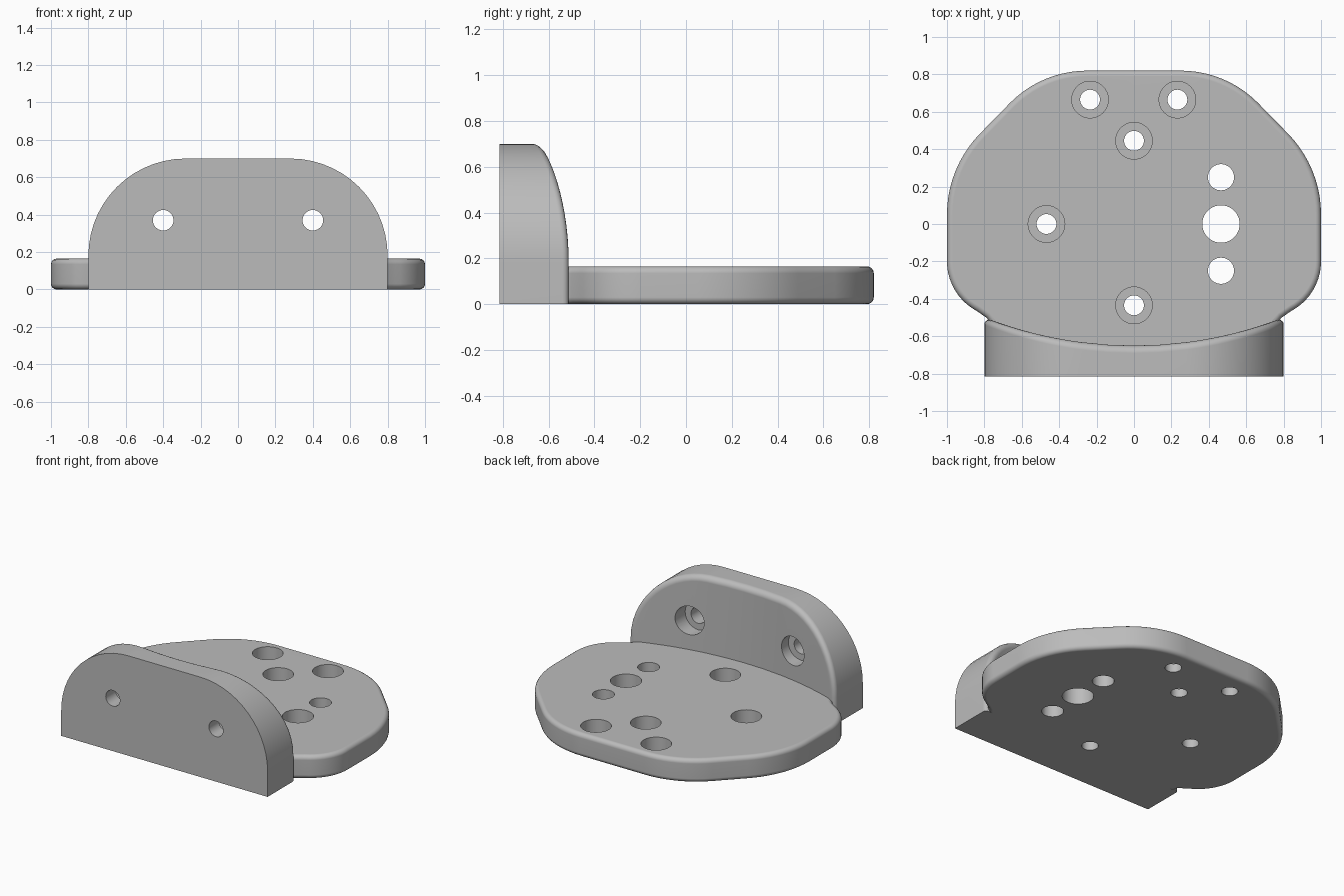
import bpy, bmesh, math
from mathutils import Matrix, Vector

if "Cube" in bpy.data.objects:
    bpy.data.objects.remove(bpy.data.objects["Cube"])


def new_object(name, bm):
    bmesh.ops.recalc_face_normals(bm, faces=bm.faces)
    mesh = bpy.data.meshes.new(name)
    bm.to_mesh(mesh)
    bm.free()
    obj = bpy.data.objects.new(name, mesh)
    bpy.context.collection.objects.link(obj)
    return obj


def arc(cx, cy, r, a0, a1, n):
    angles = [math.radians(a0 + (a1 - a0) * i / n) for i in range(n + 1)]
    return [(cx + r * math.cos(a), cy + r * math.sin(a)) for a in angles]


def apply_boolean(target, tool, operation):
    mod = target.modifiers.new("cut", 'BOOLEAN')
    mod.object, mod.operation, mod.solver = tool, operation, 'EXACT'
    bpy.context.view_layer.objects.active = target
    bpy.ops.object.modifier_apply(modifier=mod.name)
    bpy.data.objects.remove(tool)


# Base plate: mirrored outline, extruded, with rounded rims
def base_plate():
    half = arc(0.25, 0.24, 0.58, 90, 45, 10)
    half += arc(0.38, 0.05, 0.62, 45, 0, 10)
    half += arc(0.70, -0.20, 0.30, 0, -62, 10)
    half += [(0.79, -0.50), (0.74, -0.56), (0.74, -0.72)]
    outline = half + [(-x, y) for x, y in reversed(half)]
    bm = bmesh.new()
    face = bm.faces.new([bm.verts.new((x, y, 0)) for x, y in outline])
    ext = bmesh.ops.extrude_face_region(bm, geom=[face])
    top = [v for v in ext["geom"] if isinstance(v, bmesh.types.BMVert)]
    bmesh.ops.translate(bm, vec=(0, 0, 0.165), verts=top)
    bmesh.ops.recalc_face_normals(bm, faces=bm.faces)
    rims = [e for e in bm.edges if abs(e.verts[0].co.z - e.verts[1].co.z) < 1e-6]
    bmesh.ops.bevel(bm, geom=rims, offset=0.03, offset_type='OFFSET',
                    segments=4, profile=0.5, affect='EDGES', clamp_overlap=False)
    return new_object("bracket", bm)


# Upright wall: rounded-top profile, flat front, concave rear with a soft edge
def upright_wall():
    fillet, bow = 0.04, 2.2

    def profile(inset):
        right = arc(0.28, 0.18, 0.52 - inset, 0, 90, 14)
        flat = [(x, 0.70 - inset) for x in (0.14, 0.0, -0.14)]
        return right + flat + [(-x, z) for x, z in reversed(right)]

    def rear(x):
        return 1.55 - math.sqrt(bow * bow - x * x)

    bm = bmesh.new()
    rings = []

    def add_ring(points, depth):
        upper = [bm.verts.new((x, depth(x), z)) for x, z in points]
        lower = [bm.verts.new((x, depth(x), 0)) for x, z in points]
        rings.append((upper, lower))

    add_ring(profile(0), lambda x: -0.815)
    for k in range(6):
        t = math.radians(18 * k)
        back = fillet * (math.sin(t) - 1)
        add_ring(profile(fillet * (1 - math.cos(t))), lambda x: rear(x) + back)
    for (u0, l0), (u1, l1) in zip(rings, rings[1:]):
        a, b = u0 + l0[::-1], u1 + l1[::-1]
        for i in range(len(a)):
            j = (i + 1) % len(a)
            bm.faces.new((a[i], a[j], b[j], b[i]))
    for upper, lower in (rings[0], rings[-1]):
        for i in range(len(upper) - 1):
            bm.faces.new((upper[i], upper[i + 1], lower[i + 1], lower[i]))
    return new_object("upright_wall", bm)


# Stepped round cutter running along +z from its origin
def add_cutter(bm, steps, matrix):
    n = 40
    rings = [[bm.verts.new(matrix @ Vector((x, y, h)))
              for x, y in arc(0, 0, r, 0, 360 - 360 / n, n - 1)] for r, h in steps]
    for a, b in zip(rings, rings[1:]):
        for i in range(n):
            j = (i + 1) % n
            bm.faces.new((a[i], a[j], b[j], b[i]))
    bm.faces.new(rings[0])
    bm.faces.new(rings[-1])


def hole_cutters():
    bm = bmesh.new()
    # counterbored screw holes in the plate
    for x, y in ((-0.235, 0.665), (0.232, 0.665), (0, 0.445), (-0.468, 0), (0, -0.435)):
        add_cutter(bm, [(0.053, -0.1), (0.053, 0.06), (0.098, 0.06), (0.098, 0.3)],
                   Matrix.Translation((x, y, 0)))
    # plain through holes in the plate
    for y, r in ((0.25, 0.07), (0, 0.1), (-0.25, 0.07)):
        add_cutter(bm, [(r, -0.1), (r, 0.3)], Matrix.Translation((0.465, y, 0)))
    # counterbored holes in the wall
    for x in (-0.4, 0.4):
        add_cutter(bm, [(0.055, -0.1), (0.055, 0.11), (0.1, 0.11), (0.1, 0.4)],
                   Matrix.Translation((x, -0.815, 0.37)) @ Matrix.Rotation(-math.pi / 2, 4, 'X'))
    return new_object("hole_cutters", bm)


bracket = base_plate()
apply_boolean(bracket, upright_wall(), 'UNION')
apply_boolean(bracket, hole_cutters(), 'DIFFERENCE')

# Single grey finish with smooth rounds and crisp edges
grey = bpy.data.materials.new("grey")
grey.diffuse_color = (0.5, 0.5, 0.5, 1)
grey.use_nodes = True
grey.node_tree.nodes["Principled BSDF"].inputs["Base Color"].default_value = grey.diffuse_color
bracket.data.materials.clear()
bracket.data.materials.append(grey)
for poly in bracket.data.polygons:
    poly.material_index = 0
bpy.ops.object.select_all(action='DESELECT')
bracket.select_set(True)
bpy.context.view_layer.objects.active = bracket
bpy.ops.object.shade_smooth_by_angle(angle=math.radians(35))
weighted = bracket.modifiers.new("weighted_normals", 'WEIGHTED_NORMAL')
weighted.keep_sharp = True
